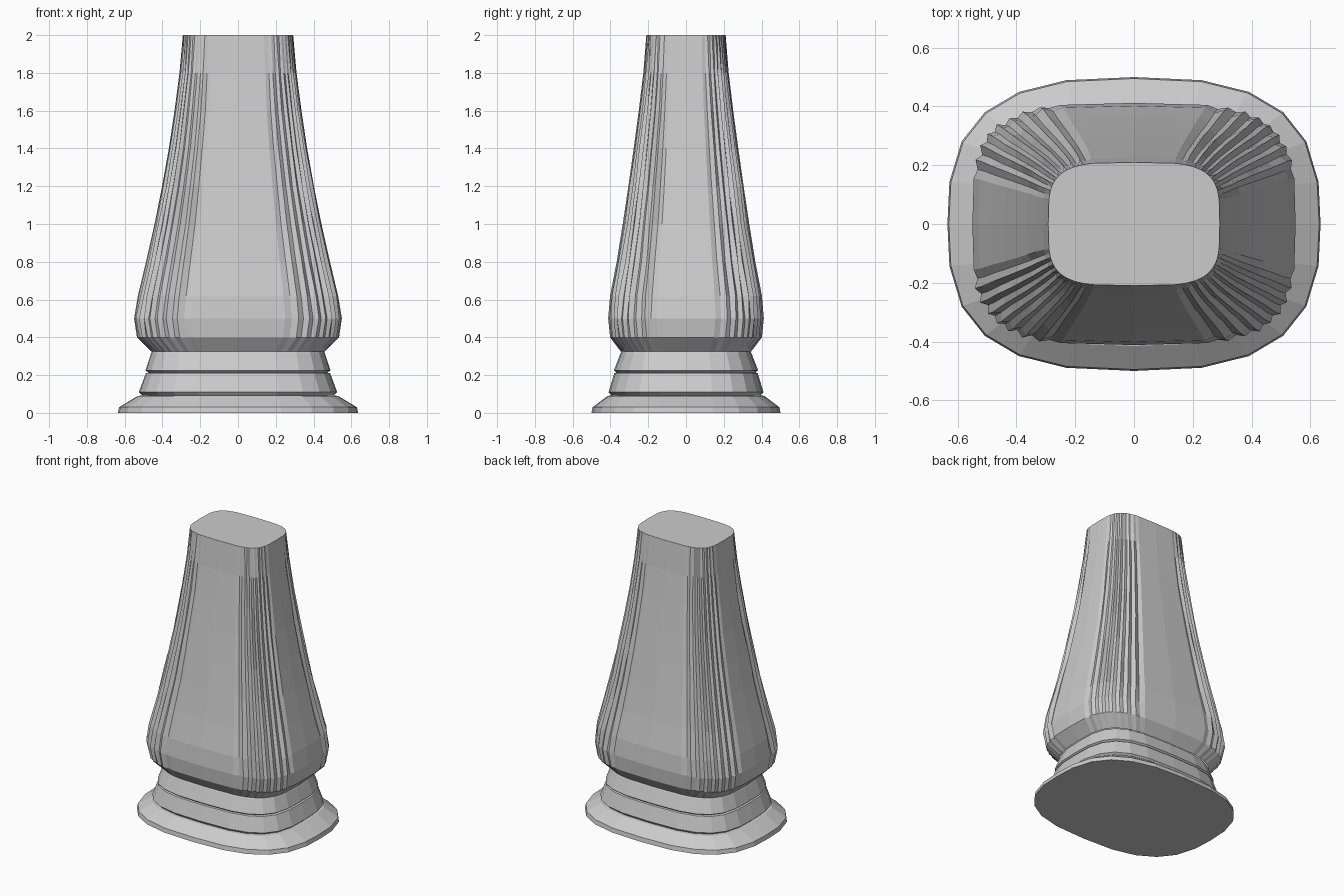
import bpy, bmesh, math, random

if "Cube" in bpy.data.objects:
    bpy.data.objects.remove(bpy.data.objects["Cube"])

random.seed(4)


def angles(corner_steps):
    """Parameter angles round the outline: broad flat sides, dense corners."""
    out = []
    for q in range(4):
        lo, hi = (10, 76) if q % 2 == 0 else (14, 80)
        out.append(q * 90)
        out += [q * 90 + lo + (hi - lo) * i / corner_steps
                for i in range(corner_steps + 1)]
    return [math.radians(a) for a in out]


def section(bm, z, hx, hy, n, corner_steps, flute=0.0, jitter=0.0):
    """One superelliptical ring, optionally fluted at its corners."""
    ring = []
    for i, t in enumerate(angles(corner_steps)):
        k = i % (corner_steps + 2) - 1
        c, s = math.cos(t), math.sin(t)
        x = math.copysign(abs(c) ** (2 / n), c) * hx
        y = math.copysign(abs(s) ** (2 / n), s) * hy
        d = 0.0
        if 0 < k < corner_steps:
            d = flute * (0.5 if k % 2 == 0 else -1.0)
            d += random.uniform(-jitter, jitter)
        nx, ny = c / hx, s / hy
        length = math.hypot(nx, ny)
        ring.append(bm.verts.new((x + d * nx / length, y + d * ny / length, z)))
    return ring


def loft(name, sections, corner_steps, cap_bottom=False, cap_top=False):
    """Skin a stack of sections with flat faces."""
    bm = bmesh.new()
    rings = [section(bm, *s[:4], corner_steps, *s[4:]) for s in sections]
    count = len(rings[0])
    for a, b in zip(rings, rings[1:]):
        for i in range(count):
            j = (i + 1) % count
            bm.faces.new((a[i], a[j], b[j], b[i]))
    if cap_bottom:
        bm.faces.new(rings[0][::-1])
    if cap_top:
        bm.faces.new(rings[-1])
    mesh = bpy.data.meshes.new(name)
    bm.to_mesh(mesh)
    bm.free()
    obj = bpy.data.objects.new(name, mesh)
    bpy.context.collection.objects.link(obj)
    return obj


# Flared foot
loft("plinth", [(0, .635, .50, 2.8), (.03, .63, .495, 2.8),
                (.09, .53, .415, 3.1), (.092, .505, .395, 3.1)], 4,
     cap_bottom=True)

# Two tapering mouldings separated by narrow grooves
loft("lower_collar", [(.092, .505, .395, 3.1), (.11, .525, .41, 3.2),
                      (.21, .488, .38, 3.3), (.213, .472, .368, 3.3)], 4)
loft("upper_collar", [(.213, .472, .368, 3.3), (.225, .49, .382, 3.3),
                      (.315, .46, .347, 3.4), (.325, .455, .342, 3.4)], 4)

# Tapered shaft with irregular corner flutes that fade towards the top
shape = [(.325, .46, .345, 3.4), (.40, .535, .402, 3.5), (.50, .55, .412, 3.6),
         (.62, .53, .402, 3.6), (.80, .487, .367, 3.6), (1.0, .442, .335, 3.6),
         (1.2, .402, .305, 3.6), (1.4, .366, .277, 3.6), (1.6, .336, .25, 3.6),
         (1.8, .31, .226, 3.7), (2.0, .292, .21, 3.8)]
flutes = [0, .007, .009, .011, .011, .011, .010, .009, .008, .006, 0]
loft("fluted_shaft", [s + (f, f * .4) for s, f in zip(shape, flutes)], 16,
     cap_top=True)
